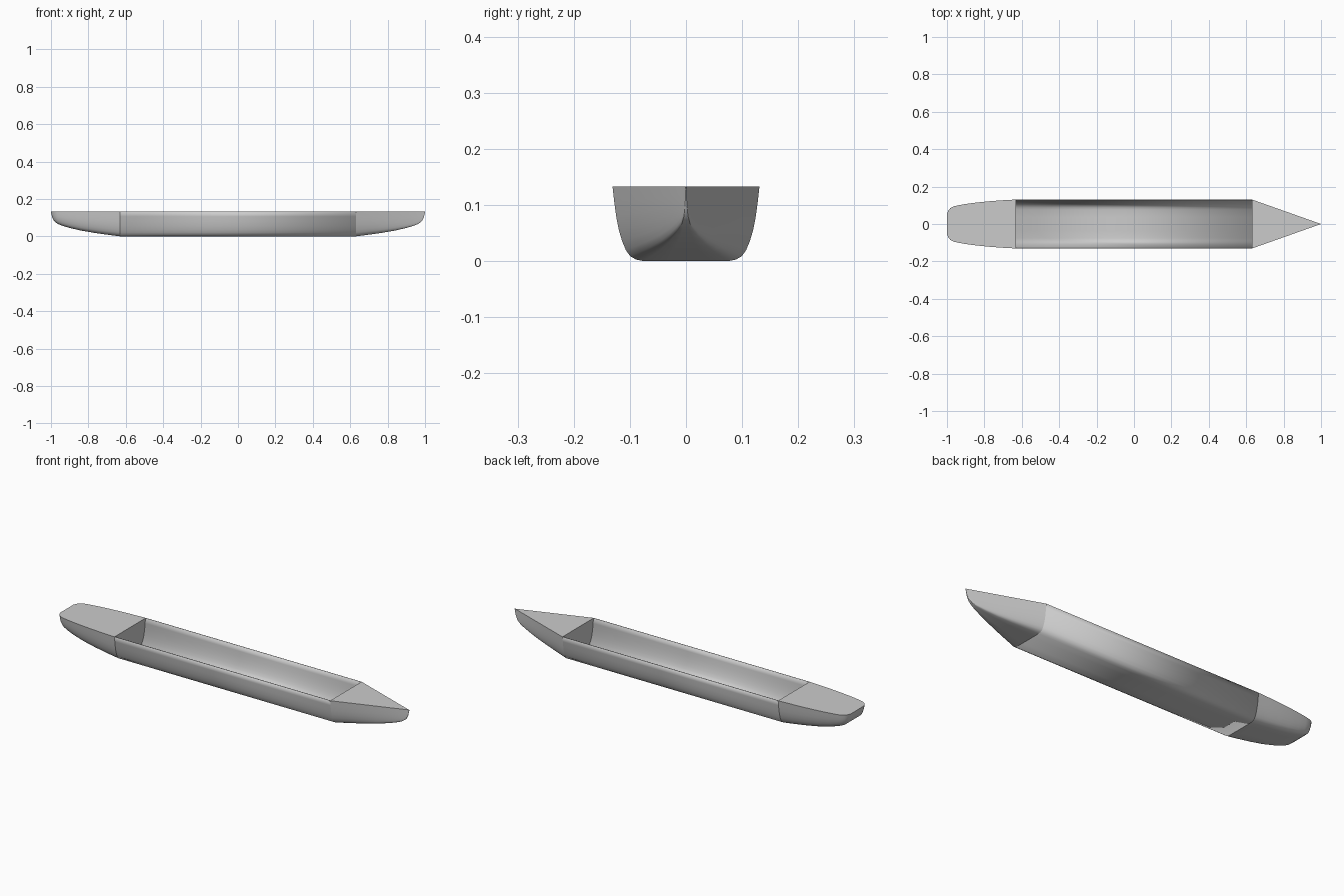
import bpy
import bmesh
import math

cube = bpy.data.objects.get("Cube")
if cube:
    bpy.data.objects.remove(cube, do_unlink=True)

DEPTH = 0.133
BEAM = 0.131
HOLD = 0.63

grey = bpy.data.materials.new("light grey")
grey.use_nodes = True
COLOUR = (0.6, 0.6, 0.6, 1)
grey.diffuse_color = COLOUR
grey.node_tree.nodes["Principled BSDF"].inputs["Base Color"].default_value = COLOUR

# Half cross-section, gunwale down to flat bottom: (width share, height share)
HALF = [(1, 1), (0.977, 0.8), (0.95, 0.6), (0.915, 0.42), (0.87, 0.27),
        (0.82, 0.15), (0.76, 0.065), (0.68, 0.02), (0.58, 0), (0.28, 0)]
SECTION = HALF + [(0, 0)] + [(-w, h) for w, h in reversed(HALF)]


def section(bm, x, half_width, keel):
    return [bm.verts.new((x, w * half_width, keel + h * (DEPTH - keel)))
            for w, h in SECTION]


def loft(name, stations, solid):
    """Skin a row of cross-sections; solid adds a deck and end walls."""
    bm = bmesh.new()
    rows = [section(bm, *s) for s in stations]
    for a, b in zip(rows, rows[1:]):
        for i in range(len(SECTION) - 1):
            bm.faces.new((a[i], a[i + 1], b[i + 1], b[i]))
        if solid:
            bm.faces.new((a[-1], a[0], b[0], b[-1]))
    if solid:
        bm.faces.new(rows[0])
        bm.faces.new(rows[-1])
    bmesh.ops.recalc_face_normals(bm, faces=bm.faces)
    if not solid and sum(f.normal.z for f in bm.faces) > 0:
        bmesh.ops.reverse_faces(bm, faces=bm.faces)
    mesh = bpy.data.meshes.new(name)
    bm.to_mesh(mesh)
    bm.free()
    mesh.materials.append(grey)
    obj = bpy.data.objects.new(name, mesh)
    bpy.context.collection.objects.link(obj)
    bpy.ops.object.select_all(action='DESELECT')
    obj.select_set(True)
    bpy.context.view_layer.objects.active = obj
    bpy.ops.object.shade_smooth_by_angle(angle=math.radians(35))
    return obj


# Open hold with thin walls
hold = loft("hold", [(-HOLD, BEAM, 0), (HOLD, BEAM, 0)], False)
wall = hold.modifiers.new("wall", 'SOLIDIFY')
wall.thickness = 0.003
wall.offset = -1

# Keel rise shared by both ends: (distance from middle, keel height)
RISE = [(HOLD, 0), (0.7, 0.009), (0.77, 0.019), (0.84, 0.031), (0.9, 0.045),
        (0.94, 0.057), (0.965, 0.067), (0.982, 0.08), (0.993, 0.1), (1, 0.128)]

# Wedge bow with straight sides
bow = [(x, max(BEAM * (1 - x) / (1 - HOLD), 0.0005), z) for x, z in RISE]
loft("bow", bow, True)

# Blunt rounded stern
WIDTHS = [BEAM, 0.127, 0.122, 0.115, 0.107, 0.1, 0.094, 0.085, 0.072, 0.055]
stern = [(-x, w, z) for (x, z), w in zip(RISE, WIDTHS)]
loft("stern", stern, True)
